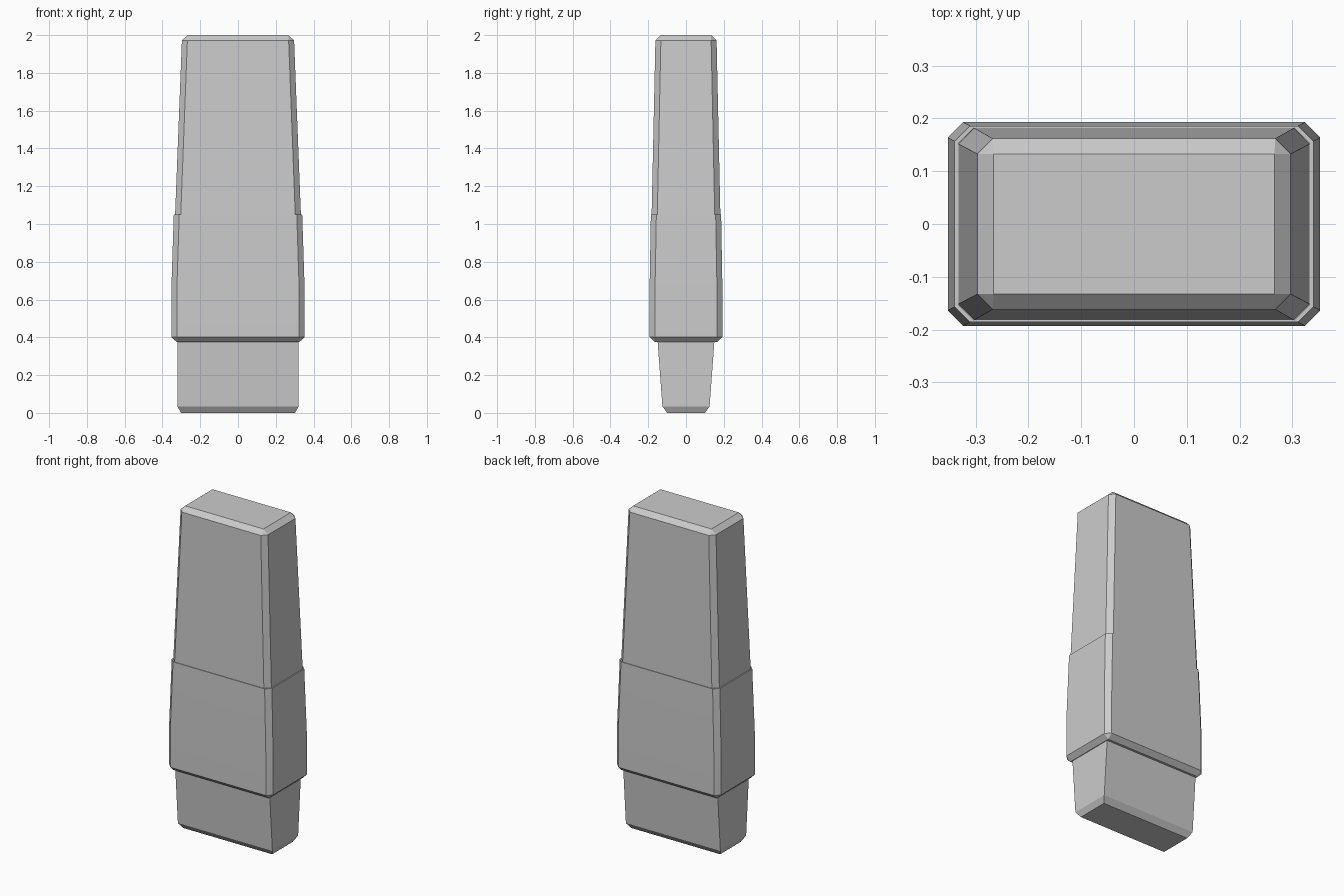
import bpy, bmesh, math

if "Cube" in bpy.data.objects:
    bpy.data.objects.remove(bpy.data.objects["Cube"])


def ring(bm, z, hx, hy, c):
    """Rectangle with corners cut off by c (c = 0 gives a sharp rectangle)."""
    pts = [(hx, -hy + c), (hx, hy - c), (hx - c, hy), (-hx + c, hy),
           (-hx, hy - c), (-hx, -hy + c), (-hx + c, -hy), (hx - c, -hy)]
    return [bm.verts.new((x, y, z)) for x, y in pts]


def loft(name, sections, cap_bottom=False, cap_top=False):
    bm = bmesh.new()
    rings = [ring(bm, *s) for s in sections]
    for a, b in zip(rings, rings[1:]):
        for i in range(8):
            j = (i + 1) % 8
            bm.faces.new((a[i], a[j], b[j], b[i]))
    if cap_bottom:
        bm.faces.new(rings[0][::-1])
    if cap_top:
        bm.faces.new(rings[-1])
    # Sharp sections collapse to four corners here
    bmesh.ops.remove_doubles(bm, verts=bm.verts[:], dist=0.0005)
    mesh = bpy.data.meshes.new(name)
    bm.to_mesh(mesh)
    bm.free()
    obj = bpy.data.objects.new(name, mesh)
    bpy.context.collection.objects.link(obj)
    bpy.ops.object.select_all(action='DESELECT')
    obj.select_set(True)
    bpy.context.view_layer.objects.active = obj
    bpy.ops.object.shade_smooth_by_angle(angle=math.radians(6))


# Sections are (z, half width, half depth, corner cut)

# Narrow plug at the foot, tapering in depth
loft("end_plug", [(0, 0.302, 0.10, 0), (0.035, 0.321, 0.125, 0),
                  (0.375, 0.321, 0.15, 0)], cap_bottom=True)

# Wide grip with underside lip and a small ledge at the top
loft("lower_sleeve", [(0.375, 0.321, 0.15, 0), (0.375, 0.325, 0.164, 0),
                      (0.402, 0.353, 0.193, 0.029), (0.65, 0.353, 0.193, 0.029),
                      (1.05, 0.34, 0.186, 0.029), (1.05, 0.333, 0.182, 0.029)])

# Tapered upper body with chamfered top
loft("upper_body", [(1.05, 0.333, 0.182, 0.03), (1.972, 0.297, 0.162, 0.029),
                    (2.0, 0.266, 0.133, 0)], cap_top=True)
